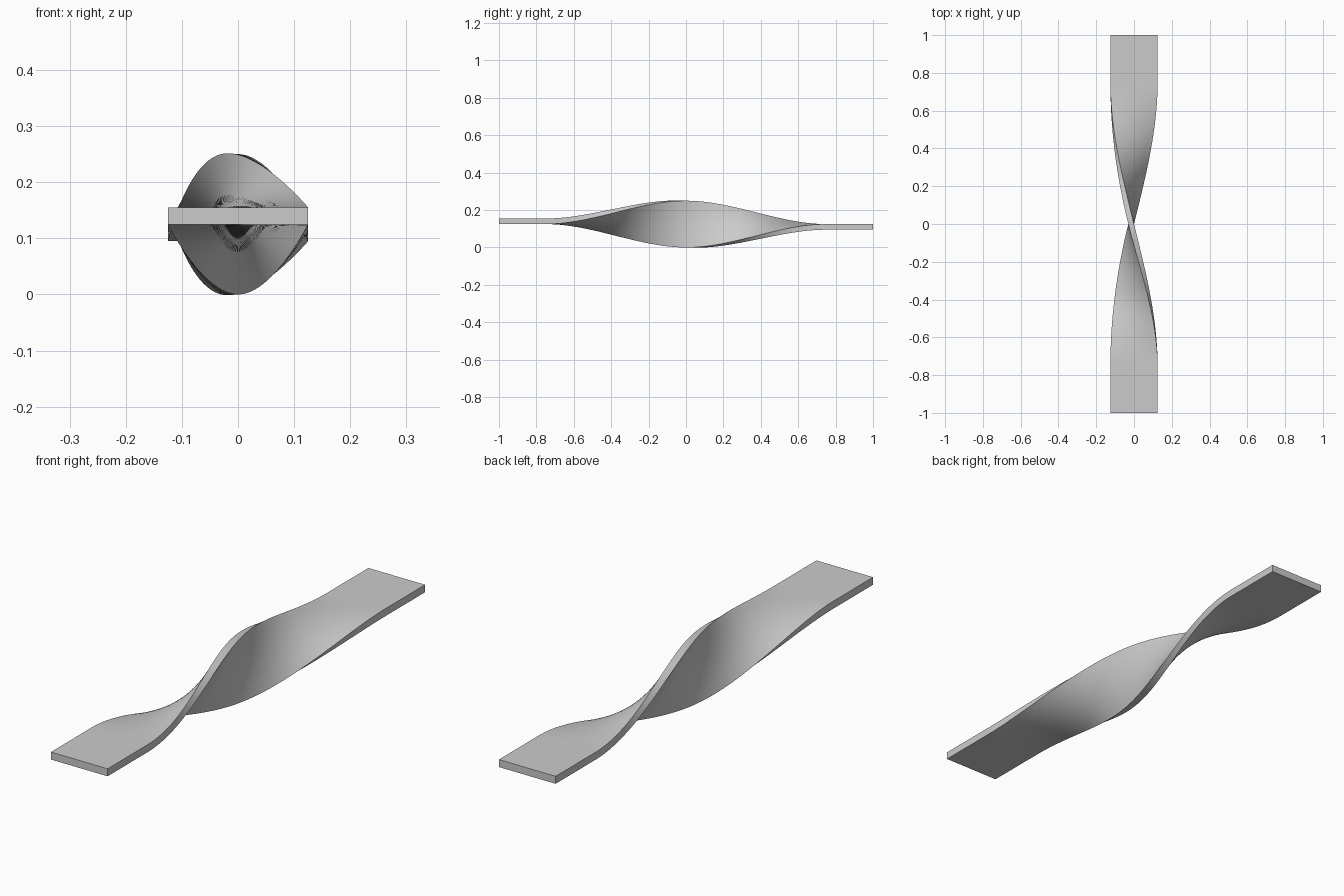
import bpy, bmesh

if "Cube" in bpy.data.objects:
    bpy.data.objects.remove(bpy.data.objects["Cube"])

HALF_W, THICK, PIVOT_Z = 0.125, 0.03, 0.125
TWIST_HALF = 0.75      # twist runs from -TWIST_HALF to +TWIST_HALF along y
STEPS, COLS = 120, 8


def width_axis(y):
    """Direction (x, z) of the strip's width, eased flat -> upright -> flipped."""
    t = max(0.0, 1 - abs(y) / TWIST_HALF)      # 0 at flat ends, 1 at the middle
    ax = 1 - 1.5 * t ** 2 + 0.5 * t ** 3
    az = 3 * t ** 2 - 2 * t ** 3
    return (ax if y < 0 else -ax), az


# Rectangular cross-section, split across its width
us = [HALF_W * (2 * i / COLS - 1) for i in range(COLS + 1)]
profile = [(u, 0.0) for u in us] + [(u, THICK) for u in reversed(us)]

# Stations along the strip: flat ends plus a fine twisted middle
ys = [-1.0] + [TWIST_HALF * (2 * i / STEPS - 1) for i in range(STEPS + 1)] + [1.0]

# Twisted strip
bm = bmesh.new()
rings = []
for y in ys:
    ax, az = width_axis(y)
    rings.append([bm.verts.new((u * ax - v * az, y, PIVOT_Z + u * az + v * ax))
                  for u, v in profile])
n = len(profile)
for a, b in zip(rings, rings[1:]):
    for i in range(n):
        j = (i + 1) % n
        bm.faces.new((a[i], a[j], b[j], b[i]))
bm.faces.new(rings[0])
bm.faces.new(rings[-1])
bmesh.ops.recalc_face_normals(bm, faces=bm.faces)

mesh = bpy.data.meshes.new("twisted_strip")
bm.to_mesh(mesh)
bm.free()
strip = bpy.data.objects.new("twisted_strip", mesh)
bpy.context.collection.objects.link(strip)

# Smooth faces, sharp long edges
bpy.context.view_layer.objects.active = strip
strip.select_set(True)
bpy.ops.object.shade_smooth_by_angle(angle=0.6)
